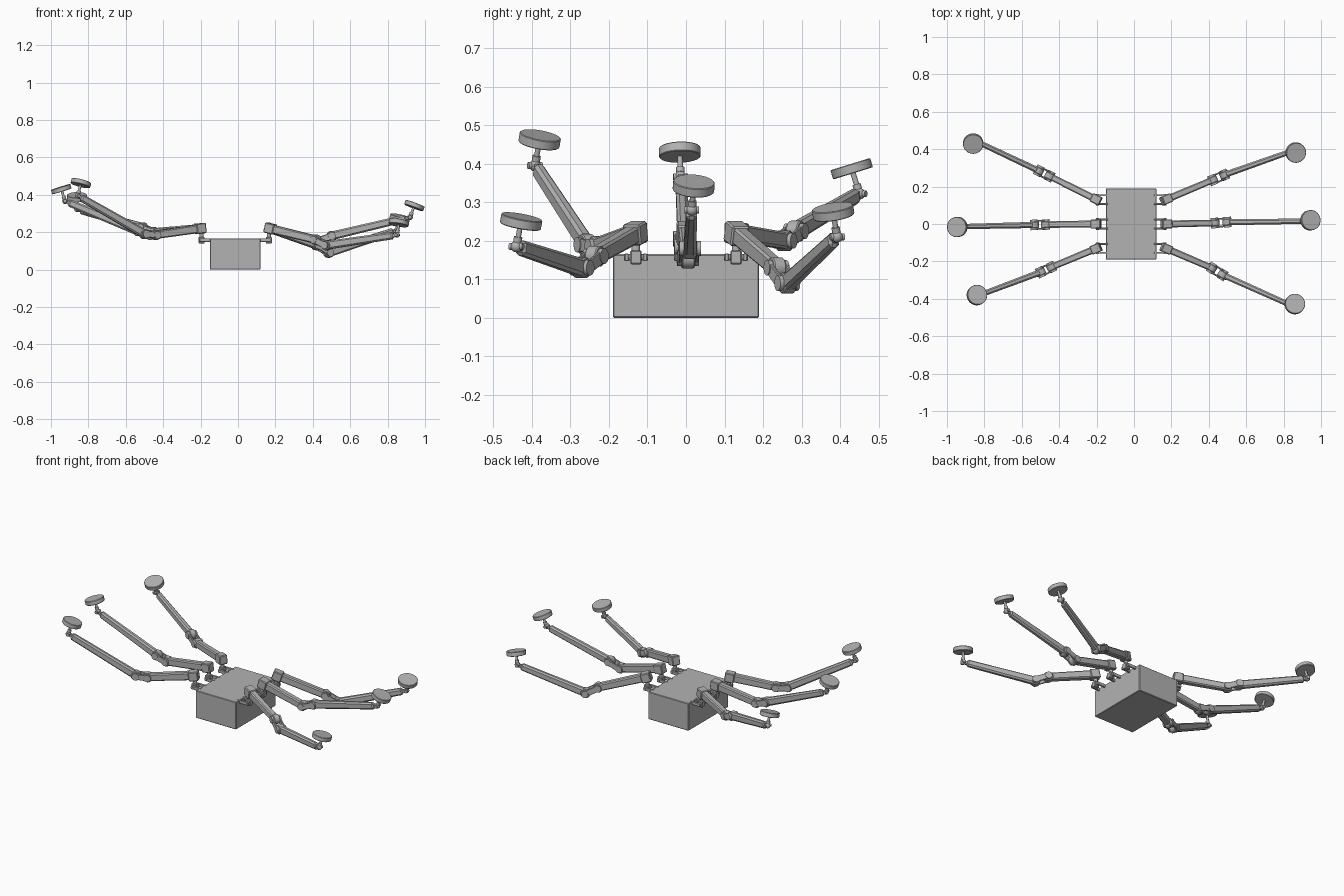
import bpy
import bmesh
from mathutils import Matrix, Vector

if "Cube" in bpy.data.objects:
    bpy.data.objects.remove(bpy.data.objects["Cube"], do_unlink=True)

grey = bpy.data.materials.new("mid grey")
grey.use_nodes = True
grey.diffuse_color = (0.45, 0.45, 0.45, 1)
grey.node_tree.nodes["Principled BSDF"].inputs["Base Color"].default_value = grey.diffuse_color

UP = Vector((0, 0, 1))


def finish(name, bm, matrix, smooth=False):
    """Turn a bmesh into a named object with the shared material."""
    bmesh.ops.recalc_face_normals(bm, faces=bm.faces)
    mesh = bpy.data.meshes.new(name)
    bm.to_mesh(mesh)
    bm.free()
    mesh.materials.append(grey)
    obj = bpy.data.objects.new(name, mesh)
    obj.matrix_world = matrix
    bpy.context.collection.objects.link(obj)
    if smooth:
        bpy.ops.object.select_all(action="DESELECT")
        obj.select_set(True)
        bpy.context.view_layer.objects.active = obj
        bpy.ops.object.shade_smooth_by_angle()
    return obj


def frame(along, origin):
    """Matrix whose x axis runs along a limb and whose y axis stays level."""
    x = along.normalized()
    y = UP.cross(x).normalized()
    z = x.cross(y)
    return Matrix.Translation(origin) @ Matrix((x, y, z)).transposed().to_4x4()


def beam(name, start, end, width, height, taper=1.0, chamfer=0.004):
    """Chamfered bar between two points, optionally narrowing to its end."""
    span = end - start
    bm = bmesh.new()
    bmesh.ops.create_cube(bm, size=1)
    for v in bm.verts:
        scale = taper if v.co.x > 0 else 1
        v.co = Vector((v.co.x * span.length, v.co.y * width * scale, v.co.z * height * scale))
    bmesh.ops.bevel(bm, geom=bm.edges[:], offset=chamfer, segments=1, affect="EDGES")
    return finish(name, bm, frame(span, (start + end) / 2))


def cylinder(name, centre, axis, radius, depth, sides=32, chamfer=0.0):
    """Round part centred on a point."""
    bm = bmesh.new()
    bmesh.ops.create_cone(bm, cap_ends=True, segments=sides, radius1=radius, radius2=radius, depth=depth)
    if chamfer:
        rims = [e for e in bm.edges if abs(e.verts[0].co.z - e.verts[1].co.z) < chamfer]
        bmesh.ops.bevel(bm, geom=rims, offset=chamfer, segments=1, affect="EDGES")
    turn = axis.to_track_quat("Z", "Y").to_matrix().to_4x4()
    return finish(name, bm, Matrix.Translation(centre) @ turn, True)


def ball(name, centre, radius):
    bm = bmesh.new()
    bmesh.ops.create_uvsphere(bm, u_segments=20, v_segments=12, radius=radius)
    return finish(name, bm, Matrix.Translation(centre), True)


def build_leg(label, side, hip_y, knee_in, knee_out, ankle, foot):
    knee_in, knee_out, ankle, foot = map(Vector, (knee_in, knee_out, ankle, foot))
    edge = 0.12 if side > 0 else -0.15
    out = Vector((side, 0, 0))
    mount = Vector((edge, hip_y, 0.157))
    hip = mount + out * 0.05 + UP * 0.063

    # Hip mount: two lugs, a cross pin, a swivel block and its post
    for end, offset in (("front", -0.024), ("back", 0.024)):
        lug = mount + Vector((0, offset, 0))
        beam(f"{label}_{end}_hip_lug", lug - out * 0.012, lug + out * 0.055, 0.01, 0.02, chamfer=0.002)
    pin = mount + out * 0.045
    cylinder(f"{label}_hip_pin", pin, Vector((0, 1, 0)), 0.008, 0.062)
    beam(f"{label}_hip_swivel", pin - out * 0.016, pin + out * 0.016, 0.03, 0.036, chamfer=0.003)
    cylinder(f"{label}_hip_post", pin + UP * 0.03, UP, 0.011, 0.04)

    # Thigh with a squared hip block
    thigh = (knee_in - hip).normalized()
    beam(f"{label}_hip_block", hip - thigh * 0.024, hip + thigh * 0.03, 0.048, 0.054)
    beam(f"{label}_thigh", hip, knee_in - thigh * 0.012, 0.038, 0.046, 0.92, 0.006)

    # Double hinged knee
    level = UP.cross(knee_out - knee_in).normalized()
    cylinder(f"{label}_inner_knee", knee_in, level, 0.027, 0.034, chamfer=0.003)
    cylinder(f"{label}_outer_knee", knee_out, level, 0.027, 0.034, chamfer=0.003)
    for end, sign in (("left", 1), ("right", -1)):
        shift = level * sign * 0.021
        beam(f"{label}_{end}_knee_link", knee_in + shift, knee_out + shift, 0.009, 0.034, chamfer=0.002)
        for joint, point in (("inner", knee_in), ("outer", knee_out)):
            cylinder(f"{label}_{end}_{joint}_knee_cap", point + shift, level, 0.02, 0.014)

    # Shin
    shin = (ankle - knee_out).normalized()
    beam(f"{label}_shin", knee_out + shin * 0.01, ankle - shin * 0.022, 0.033, 0.046, 0.85, 0.008)

    # Ankle fork and ball joint
    beam(f"{label}_ankle_neck", ankle - shin * 0.03, ankle, 0.014, 0.02, chamfer=0.002)
    ball(f"{label}_ankle_ball", ankle, 0.015)
    across = UP.cross(shin).normalized()
    cylinder(f"{label}_ankle_pin", ankle, across, 0.009, 0.038, 16)

    # Foot stem and disc pad
    stem = foot - ankle
    cylinder(f"{label}_foot_stem", (ankle + foot) / 2, stem, 0.007, stem.length, 16)
    cylinder(f"{label}_foot_collar", ankle + stem * 0.28, stem, 0.011, 0.014, 16)
    cylinder(f"{label}_foot_pad", foot, stem, 0.054, 0.025, 48, 0.002)


# Body box
body = beam("body", Vector((-0.15, 0, 0.0825)), Vector((0.12, 0, 0.0825)), 0.38, 0.165, chamfer=0.003)

# Six legs, each posed by knee hinges, ankle and foot
build_leg("left_back_leg", 1, 0.13,
          (0.42, 0.235, 0.13), (0.485, 0.263, 0.09), (0.85, 0.392, 0.21), (0.865, 0.382, 0.275))
build_leg("left_middle_leg", 1, 0,
          (0.43, 0.005, 0.155), (0.5, 0.01, 0.18), (0.92, 0.015, 0.28), (0.943, 0.02, 0.342))
build_leg("left_front_leg", 1, -0.13,
          (0.415, -0.235, 0.16), (0.475, -0.272, 0.13), (0.85, -0.44, 0.185), (0.86, -0.428, 0.25))
build_leg("right_back_leg", -1, 0.13,
          (-0.45, 0.255, 0.2), (-0.51, 0.285, 0.225), (-0.86, 0.45, 0.322), (-0.86, 0.43, 0.387))
build_leg("right_middle_leg", -1, 0,
          (-0.47, -0.003, 0.185), (-0.535, -0.005, 0.205), (-0.925, -0.014, 0.366), (-0.945, -0.016, 0.43))
build_leg("right_front_leg", -1, -0.13,
          (-0.44, -0.23, 0.185), (-0.5, -0.258, 0.19), (-0.857, -0.392, 0.395), (-0.84, -0.38, 0.462))
